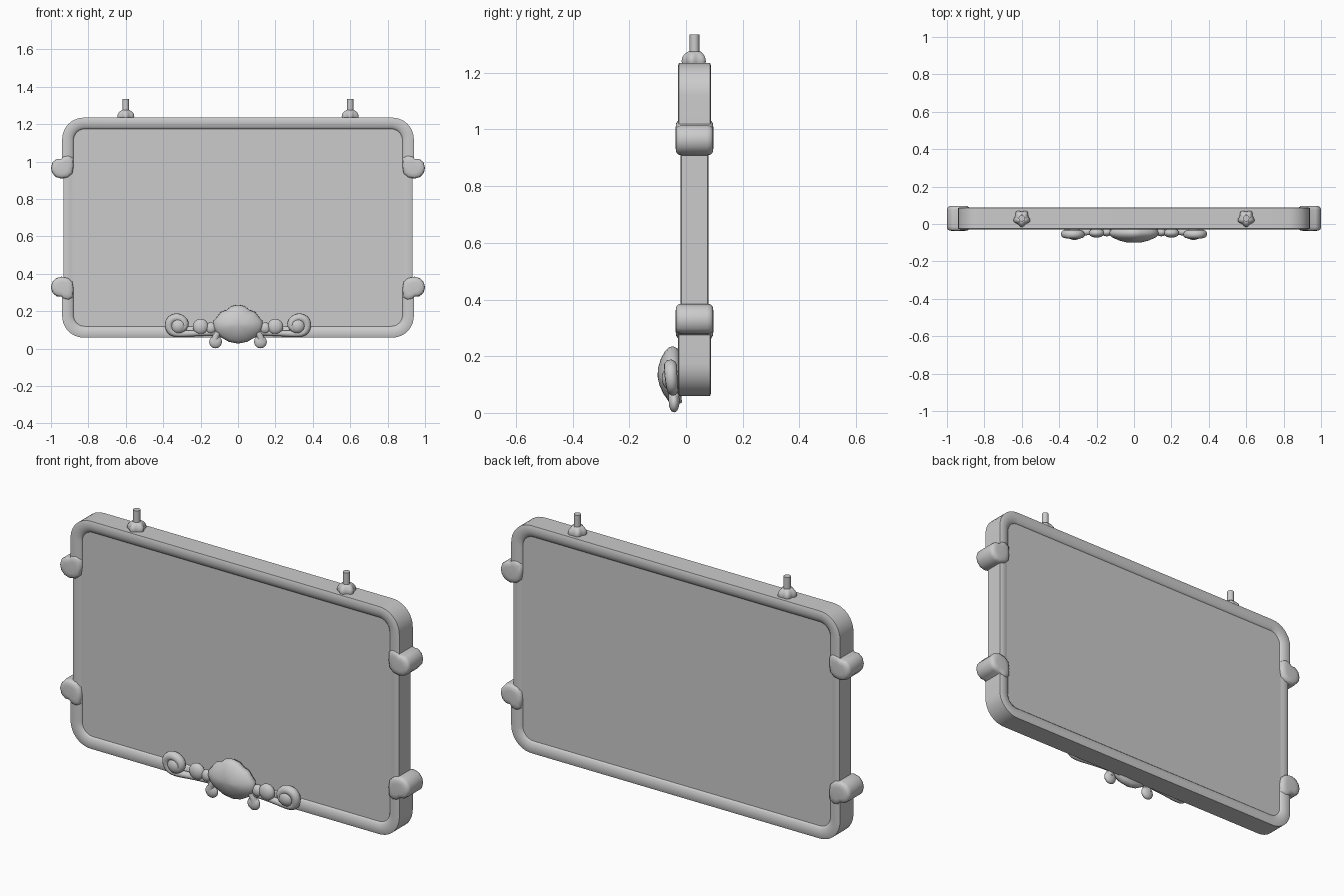
import bpy, bmesh, math
from mathutils import Vector

if "Cube" in bpy.data.objects:
    bpy.data.objects.remove(bpy.data.objects["Cube"])

GRAY = (0.6, 0.6, 0.6, 1)
mat = bpy.data.materials.new("plain gray")
mat.use_nodes = True
mat.diffuse_color = GRAY
mat.node_tree.nodes["Principled BSDF"].inputs["Base Color"].default_value = GRAY

MID_Z = 0.647          # height of the frame's centre
HALF_W, HALF_H = 0.94, 0.588
MID_Y = 0.03


def finish(bm, name, angle=40):
    bmesh.ops.recalc_face_normals(bm, faces=bm.faces)
    me = bpy.data.meshes.new(name)
    bm.to_mesh(me)
    bm.free()
    ob = bpy.data.objects.new(name, me)
    bpy.context.collection.objects.link(ob)
    me.materials.append(mat)
    bpy.ops.object.select_all(action='DESELECT')
    ob.select_set(True)
    bpy.context.view_layer.objects.active = ob
    bpy.ops.object.shade_smooth_by_angle(angle=math.radians(angle))
    return ob


def rounded_rect(inset, radius, steps=10):
    """Points (x, z) counter-clockwise from the lower right corner."""
    pts = []
    w, h, r = HALF_W - inset, HALF_H - inset, radius
    for k, (sx, sz) in enumerate([(1, -1), (1, 1), (-1, 1), (-1, -1)]):
        for i in range(steps + 1):
            a = math.radians(-90 + 90 * k + 90 * i / steps)
            pts.append((sx * (w - r) + r * math.cos(a),
                        MID_Z + sz * (h - r) + r * math.sin(a)))
    return pts


def loft(bm, rings, closed=True, caps=False):
    """Skin rows of 3D points."""
    rows = [[bm.verts.new(p) for p in ring] for ring in rings]
    n = len(rows[0])
    for a, b in zip(rows, rows[1:]):
        for i in range(n if closed else n - 1):
            j = (i + 1) % n
            bm.faces.new((a[i], a[j], b[j], b[i]))
    if caps:
        bm.faces.new(rows[0])
        bm.faces.new(rows[-1])
    return rows


def frame_section(thickness, inset):
    """Half-width profile: inset from the outer edge, and y."""
    front = [(inset + 0.062, 0.045), (inset + 0.052, thickness - 0.006),
             (inset + 0.034, thickness), (inset + 0.012, thickness),
             (inset, thickness - 0.004)]
    return ([(d, MID_Y - t) for d, t in front]
            + [(d, MID_Y + t) for d, t in reversed(front)])


def corner(d):
    return 0.115 - 0.9 * d


# Glass-like flat board, filling the frame front and back
bm = bmesh.new()
outline = rounded_rect(0.055, 0.06)
loft(bm, [[(x, y, z) for x, z in outline] for y in (-0.016, 0.076)], caps=True)
finish(bm, "sign_board")

# Thin side rails
for side, name in ((1, "left_rail"), (-1, "right_rail")):
    bm = bmesh.new()
    prof = frame_section(0.05, 0.008)
    loft(bm, [[(side * (HALF_W - d), y, z) for d, y in prof]
              for z in (0.3, 0.99)], caps=True)
    finish(bm, name, 60)

# Thick top and bottom frame pieces, wrapping round the corners
for up, name in ((1, "top_frame"), (-1, "bottom_frame")):
    bm = bmesh.new()
    rails = []
    for d, y in frame_section(0.059, 0):
        half = [p for p in rounded_rect(d, corner(d)) if p[1] > MID_Z]
        half = [(HALF_W - d, 0.975)] + half + [(d - HALF_W, 0.975)]
        rails.append([(x, y, MID_Z + up * (z - MID_Z)) for x, z in half])
    rows = loft(bm, rails, closed=False)
    for i in range(len(rails[0]) - 1):
        bm.faces.new((rows[0][i], rows[0][i + 1], rows[-1][i + 1], rows[-1][i]))
    finish(bm, name, 60)

# Curled ends where the thick pieces meet the rails
CURL = [(0.882, 1.02), (0.879, 0.975), (0.885, 0.937), (0.908, 0.916), (0.945, 0.909),
        (0.975, 0.918), (0.994, 0.94), (1.0, 0.966), (0.992, 0.996), (0.97, 1.014),
        (0.945, 1.015), (0.93, 1.03), (0.905, 1.035)]
for sx, side in ((1, "left"), (-1, "right")):
    for up, level in ((1, "upper"), (-1, "lower")):
        bm = bmesh.new()
        rings = []
        for y, s in ((-0.037, 0.5), (-0.035, 0.8), (-0.028, 0.96), (-0.015, 1),
                     (0.075, 1), (0.088, 0.96), (0.095, 0.8), (0.097, 0.5)):
            rings.append([(sx * (0.938 + (x - 0.938) * s), y,
                           MID_Z + up * (0.968 + (z - 0.968) * s - MID_Z))
                          for x, z in CURL])
        loft(bm, rings, caps=True)
        finish(bm, f"{side}_{level}_curl", 60)

# Hanging rods with five-lobed collars
for sx, side in ((1, "left"), (-1, "right")):
    bm = bmesh.new()
    rings = []
    for z, r, lobe in ((1.225, 0.036, 0.1), (1.24, 0.042, 0.12), (1.256, 0.039, 0.12),
                       (1.268, 0.031, 0.08), (1.275, 0.022, 0)):
        ring = []
        for i in range(30):
            a = math.tau * i / 30
            q = r * (1 + lobe * math.cos(5 * a + math.pi / 2))
            ring.append((sx * 0.6 + q * math.cos(a), MID_Y + q * math.sin(a), z))
        rings.append(ring)
    loft(bm, rings, caps=True)
    finish(bm, f"{side}_hanger_collar")
    bm = bmesh.new()
    loft(bm, [[(sx * 0.6 + 0.017 * math.cos(math.tau * i / 16),
                MID_Y + 0.017 * math.sin(math.tau * i / 16), z) for i in range(16)]
              for z in (1.26, 1.335)], caps=True)
    finish(bm, f"{side}_hanger_rod")

# Domed shell with a lightly scalloped edge
half = [(0, 0.235), (0.035, 0.228), (0.06, 0.208), (0.092, 0.196), (0.112, 0.17),
        (0.13, 0.15), (0.134, 0.12), (0.122, 0.09), (0.09, 0.06), (0.05, 0.037), (0, 0.027)]
edge = half + [(-x, z) for x, z in half[-2:0:-1]]
bm = bmesh.new()
rings = []
for s, y in ((0.9, -0.025), (1, -0.045), (0.97, -0.06), (0.85, -0.073),
             (0.6, -0.088), (0.3, -0.098), (0.08, -0.1)):
    rings.append([(x * s, y + 0.012 * s * max(0, (0.1 - z) / 0.07),
                   0.13 + (z - 0.13) * s) for x, z in edge])
loft(bm, rings, caps=True)
finish(bm, "shell_ornament", 80)


def ball(name, x, y, z, r, depth):
    bm = bmesh.new()
    bmesh.ops.create_uvsphere(bm, u_segments=20, v_segments=12, radius=r)
    for v in bm.verts:
        v.co = Vector((v.co.x + x, v.co.y * depth + y, v.co.z + z))
    finish(bm, name, 80)


def vine(name, pts):
    """Tapered tube through (x, y, z, radius) points."""
    cu = bpy.data.curves.new(name, 'CURVE')
    cu.dimensions = '3D'
    cu.bevel_depth = 1
    cu.bevel_resolution = 3
    cu.resolution_u = 6
    cu.use_fill_caps = True
    sp = cu.splines.new('NURBS')
    sp.points.add(len(pts) - 1)
    sp.use_endpoint_u = True
    for p, (x, y, z, r) in zip(sp.points, pts):
        p.co, p.radius = (x, y, z, 1), r
    cu.materials.append(mat)
    ob = bpy.data.objects.new(name, cu)
    bpy.context.collection.objects.link(ob)
    bpy.ops.object.select_all(action='DESELECT')
    ob.select_set(True)
    bpy.context.view_layer.objects.active = ob
    bpy.ops.object.convert(target='MESH')
    bpy.ops.object.shade_smooth_by_angle(angle=math.radians(80))


# Scrollwork on both sides of the shell
for s, side in ((1, "left"), (-1, "right")):
    vine(f"{side}_large_scroll", [
        (s * 0.1, -0.04, 0.085, 0.014), (s * 0.2, -0.04, 0.085, 0.016),
        (s * 0.29, -0.045, 0.078, 0.018), (s * 0.37, -0.05, 0.08, 0.02),
        (s * 0.375, -0.055, 0.16, 0.024), (s * 0.3, -0.055, 0.175, 0.024),
        (s * 0.27, -0.055, 0.12, 0.022), (s * 0.31, -0.058, 0.1, 0.018)])
    ball(f"{side}_large_knob", s * 0.318, -0.054, 0.122, 0.042, 0.75)
    ball(f"{side}_small_knob", s * 0.2, -0.048, 0.118, 0.042, 0.6)
    ball(f"{side}_shell_knob", s * 0.145, -0.045, 0.11, 0.03, 0.7)
    ball(f"{side}_bottom_knob", s * 0.12, -0.042, 0.036, 0.034, 0.55)
    vine(f"{side}_bottom_stem", [
        (s * 0.09, -0.045, 0.1, 0.018), (s * 0.12, -0.045, 0.08, 0.017),
        (s * 0.125, -0.042, 0.04, 0.02)])
